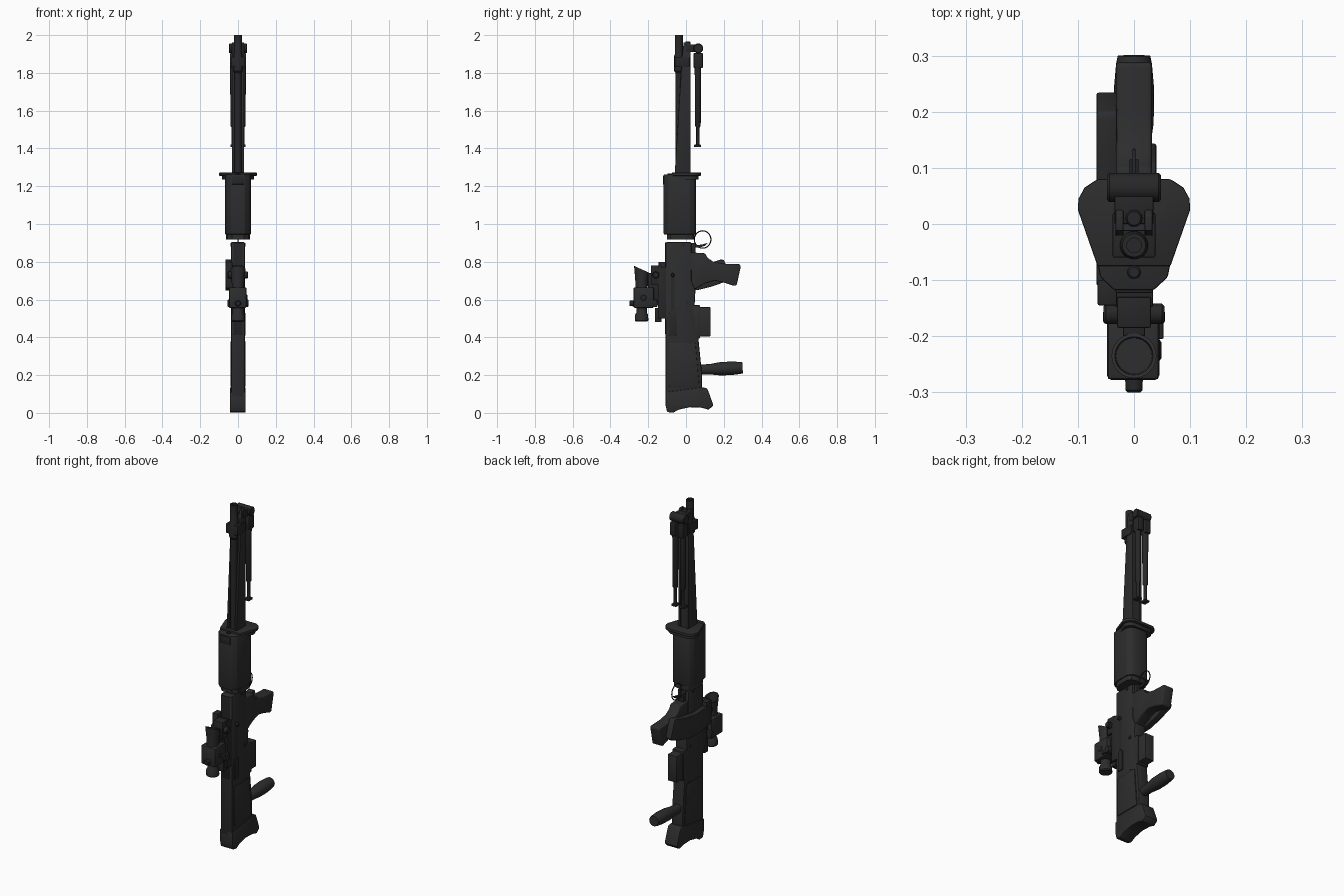
import bpy, bmesh, math
from mathutils import Vector


def material(name, v):
    m = bpy.data.materials.new(name)
    m.diffuse_color = (v, v, v, 1)
    return m


POLYMER = material("dark polymer", 0.026)
STEEL = material("black steel", 0.020)


def finish(name, bm, mat, bevel=0.0, seg=2):
    bmesh.ops.recalc_face_normals(bm, faces=bm.faces)
    if bevel:
        edges = [e for e in bm.edges if e.calc_face_angle(0) > 0.5]
        bmesh.ops.bevel(bm, geom=edges, offset=bevel, segments=seg,
                        profile=0.5, affect='EDGES', clamp_overlap=True)
    for f in bm.faces:
        f.smooth = True
    for e in bm.edges:
        e.smooth = e.calc_face_angle(0) < math.radians(32)
    me = bpy.data.meshes.new(name)
    bm.to_mesh(me)
    bm.free()
    me.materials.append(mat)
    ob = bpy.data.objects.new(name, me)
    bpy.context.collection.objects.link(ob)
    return ob


def prism(name, pts, a, b, mat=POLYMER, bevel=0.0, axis='x', seg=2):
    """Extrude a (y,z) profile along x, or an (x,y) profile along z."""
    bm = bmesh.new()
    place = (lambda p, t: (t, p[0], p[1])) if axis == 'x' else (lambda p, t: (p[0], p[1], t))
    lo = [bm.verts.new(place(p, a)) for p in pts]
    hi = [bm.verts.new(place(p, b)) for p in pts]
    bm.faces.new(lo)
    bm.faces.new(hi)
    n = len(pts)
    for i in range(n):
        bm.faces.new((lo[i], lo[(i + 1) % n], hi[(i + 1) % n], hi[i]))
    return finish(name, bm, mat, bevel, seg)


def box(name, x, y, z, mat=POLYMER, bevel=0.003):
    return prism(name, [(y[0], z[0]), (y[1], z[0]), (y[1], z[1]), (y[0], z[1])],
                 x[0], x[1], mat, bevel)


def turned(name, start, direction, steps, mat=STEEL, n=24, squash=1.0):
    """Lathe: steps are (distance, radius) along direction."""
    bm = bmesh.new()
    d = Vector(direction).normalized()
    u = Vector((1, 0, 0)) if abs(d.x) < 0.9 else Vector((0, 1, 0))
    u = (u - d * u.dot(d)).normalized()
    v = d.cross(u)
    rings = []
    for t, r in steps:
        c = Vector(start) + d * t
        rings.append([bm.verts.new(c + (u * math.cos(k * math.tau / n)
                      + v * math.sin(k * math.tau / n) * squash) * r) for k in range(n)])
    for p, q in zip(rings, rings[1:]):
        for k in range(n):
            bm.faces.new((p[k], p[(k + 1) % n], q[(k + 1) % n], q[k]))
    bm.faces.new(rings[0])
    bm.faces.new(rings[-1])
    return finish(name, bm, mat)


UP, RIGHT, BACK = (0, 0, 1), (1, 0, 0), (0, 1, 0)

# receiver and butt
prism("receiver", [(-0.108, 0.08), (0.085, 0.08), (0.085, 0.2), (0.065, 0.4), (0.045, 0.56),
                   (0.05, 0.65), (0.03, 0.7), (0.028, 0.905), (-0.108, 0.905)],
      -0.038, 0.036, bevel=0.008)
prism("butt_pad", [(-0.108, 0.11), (-0.108, 0.04), (-0.1, 0.005), (-0.07, 0.0), (-0.04, 0.017),
                   (0.02, 0.03), (0.08, 0.028), (0.12, 0.017), (0.145, 0.04), (0.12, 0.11),
                   (0.11, 0.132), (0.08, 0.135)], -0.043, 0.04, bevel=0.005)
prism("receiver_top_strip", [(-0.112, 0.42), (-0.112, 0.9), (-0.1, 0.905), (-0.1, 0.4)],
      -0.025, 0.025, STEEL)
for s, side in ((-1, "left"), (1, "right")):
    prism(side + "_stock_panel", [(-0.09, 0.14), (0.07, 0.14), (0.05, 0.37), (-0.09, 0.37)],
          s * 0.03, s * 0.041, bevel=0.003)
    for i, (y, z) in enumerate(((0.022, 0.37), (0.04, 0.29), (0.01, 0.58), (-0.015, 0.89))):
        turned(f"{side}_pin_{i}", (s * 0.03, y, z), (s, 0, 0), [(0, 0.009), (0.011, 0.009)], n=14)
box("ejection_port", (0.03, 0.041), (-0.087, -0.05), (0.41, 0.53), STEEL)
box("bolt_slot", (0.03, 0.038), (-0.08, -0.06), (0.54, 0.74), STEEL, 0)
turned("cocking_handle", (0.03, -0.07, 0.73), RIGHT, [(0, 0.01), (0.02, 0.01), (0.024, 0.006)])

# magazine well and spare magazine on the left side
box("magazine_well", (-0.03, 0.03), (0.03, 0.13), (0.405, 0.56), bevel=0.005)
box("magazine_lip", (-0.036, 0.036), (0.03, 0.075), (0.395, 0.57), bevel=0.004)
prism("side_magazine", [(-0.11, 0.66), (-0.03, 0.648), (0.06, 0.65), (0.14, 0.67), (0.225, 0.70),
                        (0.235, 0.715), (0.2, 0.81), (0.185, 0.812), (0.1, 0.785), (0.0, 0.77),
                        (-0.11, 0.775)], -0.067, -0.03, bevel=0.004)

# pistol grip, trigger and guard
prism("pistol_grip", [(0.02, 0.85), (0.10, 0.845), (0.115, 0.82), (0.145, 0.80), (0.20, 0.79),
                      (0.285, 0.787), (0.29, 0.775), (0.268, 0.675), (0.255, 0.672), (0.2, 0.69),
                      (0.15, 0.70), (0.10, 0.685), (0.04, 0.65), (0.02, 0.65)],
      -0.032, 0.032, bevel=0.011, seg=3)
cu = bpy.data.curves.new("trigger_guard", 'CURVE')
cu.dimensions = '3D'
cu.bevel_depth = 0.003
sp = cu.splines.new('POLY')
sp.points.add(27)
for i, p in enumerate(sp.points):
    a = i * math.tau / 28
    p.co = (0, 0.088 + 0.044 * math.cos(a), 0.918 + 0.046 * math.sin(a), 1)
sp.use_cyclic_u = True
cu.materials.append(STEEL)
bpy.context.collection.objects.link(bpy.data.objects.new("trigger_guard", cu))
prism("trigger", [(0.03, 0.875), (0.07, 0.875), (0.1, 0.885), (0.115, 0.90), (0.09, 0.893),
                  (0.06, 0.888), (0.03, 0.89)], -0.008, 0.008, STEEL)
box("trigger_housing", (-0.02, 0.02), (0.01, 0.05), (0.84, 0.9), STEEL)

# rear hand grip
turned("rear_grip", (0, 0.06, 0.228), (0, 1, 0.045),
       [(0, 0.026), (0.07, 0.028), (0.12, 0.035), (0.18, 0.036), (0.225, 0.032), (0.24, 0.029)], POLYMER)

# handguard with flared front plate
half = [(0.035, -0.118), (0.06, -0.095), (0.069, -0.05), (0.069, 0.02), (0.055, 0.045), (0.03, 0.054)]
prism("handguard", half + [(-x, y) for x, y in reversed(half)], 0.945, 1.262, bevel=0.004, axis='z')
prism("handguard_collar", [(x * 0.92, y * 0.85) for x, y in half]
      + [(-x * 0.92, y * 0.85) for x, y in reversed(half)], 0.918, 0.95, axis='z')
plate = [(0.065, -0.075), (0.1, 0.025), (0.099, 0.045), (0.088, 0.065), (0.065, 0.08)]
prism("flared_plate", plate + [(-x, y) for x, y in reversed(plate)], 1.255, 1.272, bevel=0.003, axis='z')
prism("flare_underside", [(x * 0.86, y * 0.82) for x, y in plate]
      + [(-x * 0.86, y * 0.82) for x, y in reversed(plate)], 1.235, 1.258, axis='z')
box("front_sight_base", (-0.033, 0.033), (-0.123, -0.07), (1.21, 1.255), STEEL)
turned("gas_plug", (0, -0.086, 1.24), UP, [(0, 0.012), (0.025, 0.012), (0.028, 0.009)])

# barrel, side rails and support
turned("barrel", (0, -0.038, 1.2), UP, [(0, 0.019), (0.6, 0.018), (0.61, 0.025), (0.69, 0.025),
       (0.70, 0.021), (0.80, 0.021), (0.80, 0.013), (0.74, 0.013)])
for s, side in ((-1, "left"), (1, "right")):
    prism(side + "_support_rail", [(-0.06, 1.26), (0.025, 1.26), (0.025, 1.95), (0.015, 1.962),
                                   (-0.012, 1.962), (-0.02, 1.9)], s * 0.019, s * 0.033, bevel=0.002)
prism("support_web", [(-0.018, 1.26), (0.021, 1.26), (0.021, 1.94), (-0.012, 1.94)], -0.021, 0.021)
turned("cleaning_rod", (0, 0.01, 1.9), UP, [(0, 0.015), (0.06, 0.015), (0.065, 0.012)])
box("muzzle_clamp", (-0.038, 0.038), (-0.06, 0.02), (1.83, 1.885), STEEL)

# folded bipod
turned("bipod_hinge", (-0.048, 0.065, 1.93), RIGHT, [(0, 0.022), (0.004, 0.026), (0.092, 0.026), (0.096, 0.022)])
box("bipod_bracket", (-0.035, 0.035), (0.0, 0.065), (1.91, 1.95), STEEL)
for s, side in ((-1, "left"), (1, "right")):
    x = s * 0.025
    box(side + "_bipod_socket", (x - 0.018, x + 0.018), (0.04, 0.09), (1.825, 1.905), STEEL, 0.006)
    turned(side + "_bipod_leg", (x, 0.063, 1.84), (0, 0, -1),
           [(0, 0.017), (0.32, 0.015), (0.33, 0.009), (0.425, 0.009)], n=16)
    box(side + "_bipod_foot", (x - 0.016, x + 0.016), (0.042, 0.08), (1.408, 1.42), STEEL)

# optical sight on its mount
box("sight_rail", (-0.034, 0.034), (-0.148, -0.1), (0.50, 0.77), STEEL)
box("mount_foot_lower", (-0.03, 0.02), (-0.165, -0.13), (0.48, 0.555), STEEL)
box("mount_foot_upper", (-0.03, 0.03), (-0.185, -0.13), (0.68, 0.78), STEEL)
box("mount_bar", (-0.055, 0.055), (-0.178, -0.152), (0.56, 0.60), STEEL, 0.005)
box("mount_rib", (-0.02, 0.02), (-0.2, -0.14), (0.57, 0.74), STEEL)
for s, side in ((-1, "left"), (1, "right")):
    turned(side + "_mount_knob", (s * 0.03, -0.16, 0.73), (s, 0, 0), [(0, 0.018), (0.02, 0.018), (0.024, 0.014)])
box("clamp_lever", (0.03, 0.053), (-0.205, -0.15), (0.565, 0.585), STEEL)
box("side_clamp", (-0.065, -0.03), (-0.145, -0.1), (0.66, 0.8), STEEL)
box("sight_body", (-0.048, 0.045), (-0.278, -0.17), (0.555, 0.665), bevel=0.008)
turned("sight_eyepiece", (0, -0.235, 0.56), (0, 0, -1),
       [(0, 0.028), (0.03, 0.028), (0.04, 0.034), (0.07, 0.036), (0.075, 0.032)], POLYMER)
# slanted objective hood
hood = turned("sight_objective", (0, -0.235, 0.66), UP,
              [(0, 0.032), (0.05, 0.034), (0.1, 0.04), (0.1, 0.034), (0.03, 0.032)], POLYMER)
for v in hood.data.vertices:
    if v.co.z > 0.75:
        v.co.z -= (v.co.y + 0.235) * 0.45
turned("elevation_knob", (0, -0.27, 0.58), (0, -1, 0), [(0, 0.016), (0.026, 0.015), (0.03, 0.011)])
turned("windage_knob", (0.03, -0.225, 0.61), RIGHT, [(0, 0.018), (0.016, 0.018), (0.019, 0.014)])
